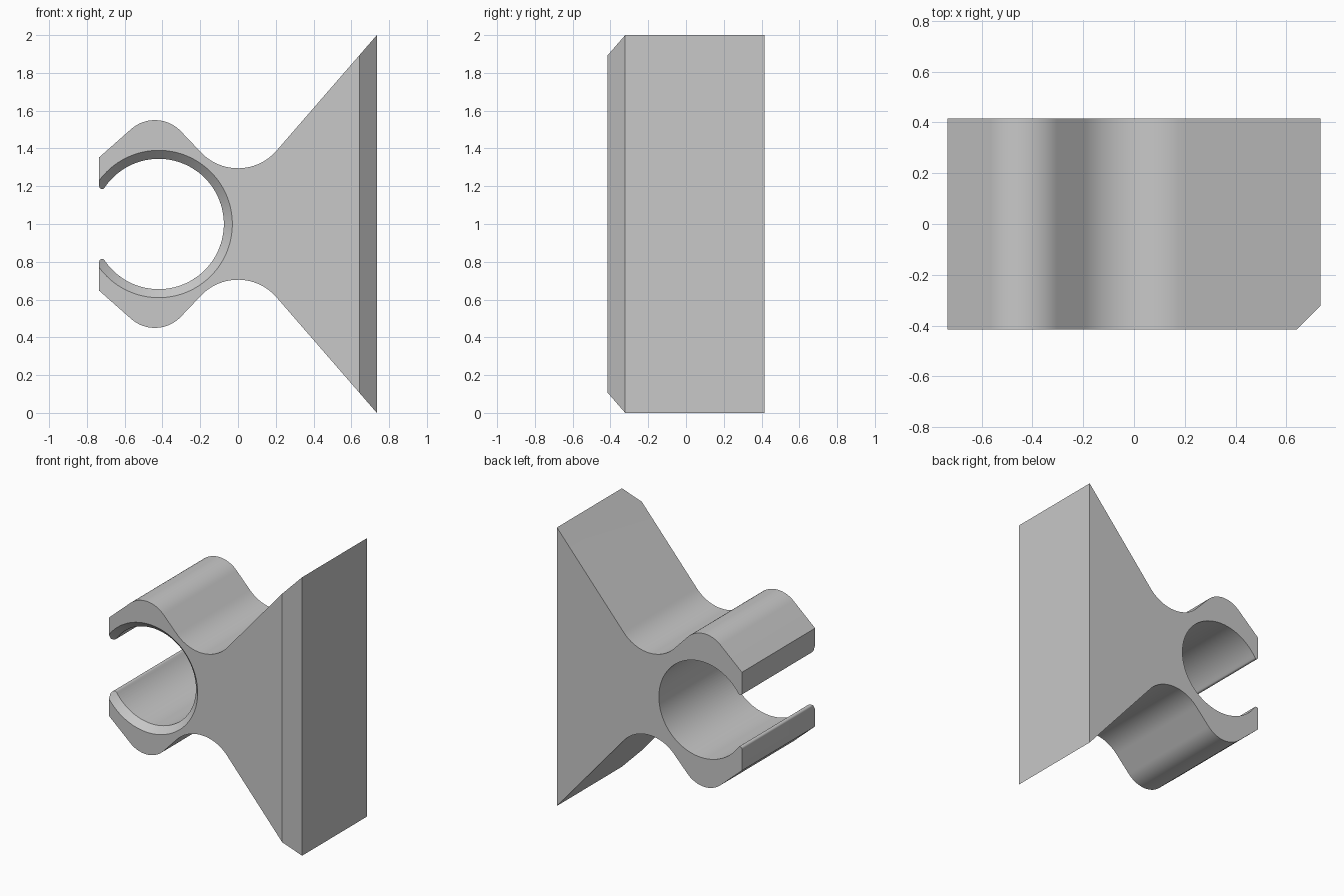
import bpy, bmesh, math
from mathutils import Vector

if "Cube" in bpy.data.objects:
    bpy.data.objects.remove(bpy.data.objects["Cube"])

HALF_Y = 0.415           # half of the clip's depth
MID_Z = 1.0              # height of the mirror plane
HOLE_X, HOLE_R = -0.42, 0.345
LEFT, RIGHT = -0.735, 0.735
FLARE = 0.045            # size of the bevel around the bore
CHAMFER = 0.093          # size of the cut on the front right edge


def arc(cx, cz, r, a0, a1, n):
    """Points along an arc, angles in degrees."""
    pts = []
    for i in range(n + 1):
        a = math.radians(a0 + (a1 - a0) * i / n)
        pts.append((cx + r * math.cos(a), cz + r * math.sin(a)))
    return pts


# Upper half of the outline, from the base plate round to the back of the bore
tip_r = 0.0155
tip_x = LEFT + tip_r
tip_dz = math.sqrt((HOLE_R + tip_r) ** 2 - (tip_x - HOLE_X) ** 2)
tip_a = math.degrees(math.atan2(tip_dz, tip_x - HOLE_X))
upper = [(RIGHT, 2.0)]
upper += arc(0, 1.565, 0.27, 319, 223.6, 24)            # waist
upper += arc(-0.44, 1.36, 0.19, 43.6, 131, 20)          # jaw crest
upper += [(LEFT, 1.353)]
upper += arc(tip_x, MID_Z + tip_dz, tip_r, 180, 180 + tip_a, 10)   # jaw tip
upper += arc(HOLE_X, MID_Z, HOLE_R, tip_a, 0, 50)[1:]   # bore
lower = [(x, 2 * MID_Z - z) for x, z in reversed(upper[:-1])]
outline = upper + lower

# Clip body: extruded outline
bm = bmesh.new()
face = bm.faces.new([bm.verts.new((x, -HALF_Y, z)) for x, z in outline])
ext = bmesh.ops.extrude_face_region(bm, geom=[face])
moved = [v for v in ext["geom"] if isinstance(v, bmesh.types.BMVert)]
bmesh.ops.translate(bm, verts=moved, vec=(0, 2 * HALF_Y, 0))

# Chamfer down the front edge of the base plate
cut = bmesh.ops.bisect_plane(
    bm, geom=bm.verts[:] + bm.edges[:] + bm.faces[:],
    plane_co=Vector((RIGHT - CHAMFER, -HALF_Y, 0)),
    plane_no=Vector((1, -1, 0)).normalized(), clear_outer=True)
edges = [e for e in cut["geom_cut"] if isinstance(e, bmesh.types.BMEdge)]
bmesh.ops.holes_fill(bm, edges=edges, sides=0)
bmesh.ops.recalc_face_normals(bm, faces=bm.faces[:])
mesh = bpy.data.meshes.new("clip_body")
bm.to_mesh(mesh)
bm.free()
body = bpy.data.objects.new("clip_body", mesh)
bpy.context.collection.objects.link(body)

grey = bpy.data.materials.new("light grey")
grey.diffuse_color = (0.58, 0.58, 0.58, 1)
grey.use_nodes = True
grey.node_tree.nodes["Principled BSDF"].inputs["Base Color"].default_value = grey.diffuse_color
mesh.materials.append(grey)

# Flare at the front mouth of the bore, cut with a short cone
over = 0.02
bpy.ops.mesh.primitive_cone_add(
    vertices=128, radius1=HOLE_R, radius2=HOLE_R + FLARE + over,
    depth=FLARE + over, rotation=(math.pi / 2, 0, 0),
    location=(HOLE_X, -HALF_Y + (FLARE - over) / 2, MID_Z))
cutter = bpy.context.object
cutter.name = "bore_flare_cutter"
cutter.data.materials.append(grey)
cutter.hide_render = True

mod = body.modifiers.new("bore_flare", "BOOLEAN")
mod.operation = "DIFFERENCE"
mod.solver = "EXACT"
mod.object = cutter
bpy.ops.object.select_all(action="DESELECT")
body.select_set(True)
bpy.context.view_layer.objects.active = body
bpy.ops.object.modifier_apply(modifier=mod.name)
bpy.data.objects.remove(cutter, do_unlink=True)

# Smooth curves, crisp edges
bpy.ops.object.shade_smooth_by_angle(angle=math.radians(25))
